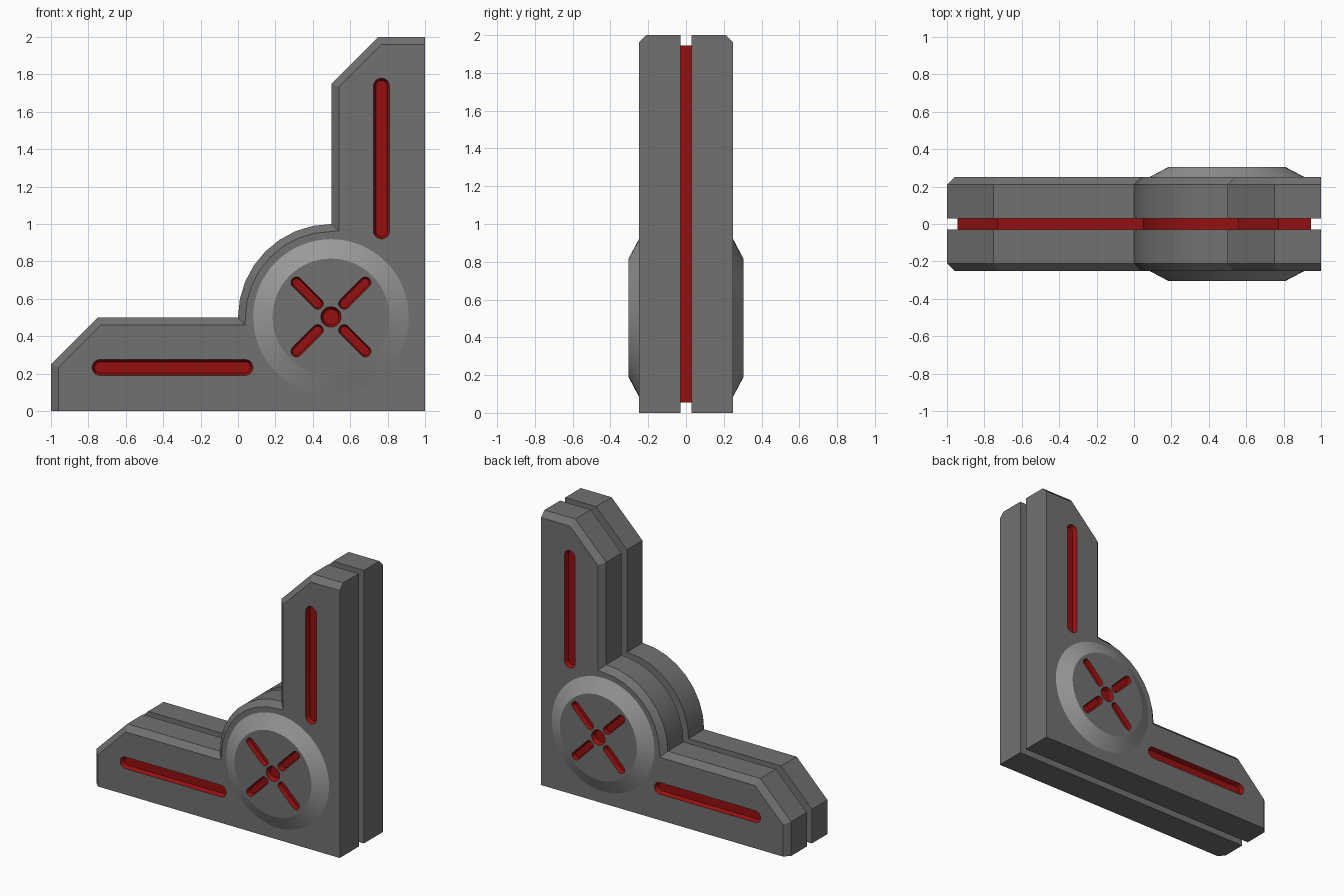
import bpy, bmesh
from math import sin, cos, pi, atan2, radians
from mathutils import Vector

cube = bpy.data.objects.get("Cube")
if cube:
    bpy.data.objects.remove(cube, do_unlink=True)


def material(name, rgb):
    m = bpy.data.materials.new(name)
    m.use_nodes = True
    m.diffuse_color = (*rgb, 1)
    m.node_tree.nodes["Principled BSDF"].inputs["Base Color"].default_value = (*rgb, 1)
    return m


PALETTE = [material("dark grey", (0.165, 0.165, 0.165)),
           material("deep red", (0.30, 0.005, 0.005)),
           material("light grey", (0.32, 0.32, 0.32))]
GREY, RED, LIGHT = range(3)


def loft(name, rings, band_mats, cap_mat):
    """Join (outline, depth) rings into a closed solid."""
    bm = bmesh.new()
    loops = [[bm.verts.new((p[0], y, p[1])) for p in pts] for pts, y in rings]
    for a, b, mat in zip(loops, loops[1:], band_mats):
        for i in range(len(a)):
            j = (i + 1) % len(a)
            bm.faces.new((a[i], a[j], b[j], b[i])).material_index = mat
    for cap in (loops[0], loops[-1]):
        bm.faces.new(cap).material_index = cap_mat
    bmesh.ops.remove_doubles(bm, verts=bm.verts, dist=0.00001)
    bmesh.ops.recalc_face_normals(bm, faces=bm.faces)
    mesh = bpy.data.meshes.new(name)
    bm.to_mesh(mesh)
    bm.free()
    for m in PALETTE:
        mesh.materials.append(m)
    ob = bpy.data.objects.new(name, mesh)
    bpy.context.collection.objects.link(ob)
    return ob


def inset(pts, dists):
    """Move each edge of an outline inwards by its own distance."""
    normals = []
    for i, p in enumerate(pts):
        d = (pts[(i + 1) % len(pts)] - p).normalized()
        normals.append(Vector((-d.y, d.x)))
    out = []
    for i, p in enumerate(pts):
        a, b, da, db = normals[i - 1], normals[i], dists[i - 1], dists[i]
        det = a.x * b.y - a.y * b.x
        out.append(p + Vector((da * b.y - db * a.y, a.x * db - b.x * da)) / det)
    return out


def circle(c, r, n=64):
    return [c + r * Vector((cos(2 * pi * i / n), sin(2 * pi * i / n))) for i in range(n)]


def capsule(a, b, r, n=12):
    t = atan2(b.y - a.y, b.x - a.x)
    return [c + r * Vector((cos(t + s + pi * i / n), sin(t + s + pi * i / n)))
            for c, s in ((b, -pi / 2), (a, pi / 2)) for i in range(n + 1)]


def activate(ob):
    bpy.ops.object.select_all(action='DESELECT')
    ob.select_set(True)
    bpy.context.view_layer.objects.active = ob


def cut_pocket(ob, a, b, r, surface, depth=0.03, taper=0.013):
    """Sink a tapered red slot into the front surface."""
    tool = loft("slot_cutter", [(capsule(a, b, r + taper), surface - depth),
                                (capsule(a, b, r - taper), surface + depth)], [RED], RED)
    tool.hide_render = True
    mod = ob.modifiers.new("slot", 'BOOLEAN')
    mod.operation, mod.solver, mod.object = 'DIFFERENCE', 'EXACT', tool
    activate(ob)
    bpy.ops.object.modifier_apply(modifier=mod.name)
    bpy.data.objects.remove(tool, do_unlink=True)


def finish(ob, mirror=True):
    activate(ob)
    bpy.ops.object.shade_smooth_by_angle(angle=radians(20))
    if mirror:
        mod = ob.modifiers.new("back_half", 'MIRROR')
        mod.use_axis = (False, True, False)
        bpy.ops.object.modifier_apply(modifier=mod.name)


# Bracket outline: two arms with clipped ends around a rounded inner corner
corner = Vector((0.5, 0.5))
arc = [corner + 0.5 * Vector((cos(pi / 2 + pi * i / 16), sin(pi / 2 + pi * i / 16)))
       for i in range(9)]
outline = ([Vector(p) for p in ((1, 0), (1, 2), (0.75, 2), (0.5, 1.75))] + arc
           + [Vector(p) for p in ((-0.75, 0.5), (-1, 0.25), (-1, 0))])
count = len(outline)

# Outer plates, chamfered everywhere except the two long straight outer sides
chamfer = [0] + [0.04] * (count - 2) + [0]
plates = loft("side_plates", [(inset(outline, chamfer), -0.25), (outline, -0.21),
                              (outline, -0.03)], [GREY, GREY], GREY)
for a, b in (((-0.737, 0.233), (0.037, 0.233)), ((0.767, 0.963), (0.767, 1.737))):
    cut_pocket(plates, Vector(a), Vector(b), 0.043, -0.25)
finish(plates)

# Red core seen in the gap between the plates
core_line = inset(outline, [0.055] * count)
core = loft("core", [(core_line, -0.04), (core_line, 0.04)], [RED], RED)
finish(core, mirror=False)

# Round hub with a light sloping rim, a centre dimple and four diagonal slots
hub_c = Vector((0.497, 0.503))
hub = loft("hub", [(circle(hub_c, 0.312), -0.305), (circle(hub_c, 0.416), -0.25),
                   (circle(hub_c, 0.416), -0.2)], [LIGHT, LIGHT], GREY)
cut_pocket(hub, hub_c, hub_c, 0.055, -0.305)
for i in range(4):
    d = Vector((cos(pi / 4 + i * pi / 2), sin(pi / 4 + i * pi / 2)))
    cut_pocket(hub, hub_c + 0.1 * d, hub_c + 0.26 * d, 0.03, -0.305, taper=0.009)
finish(hub)
